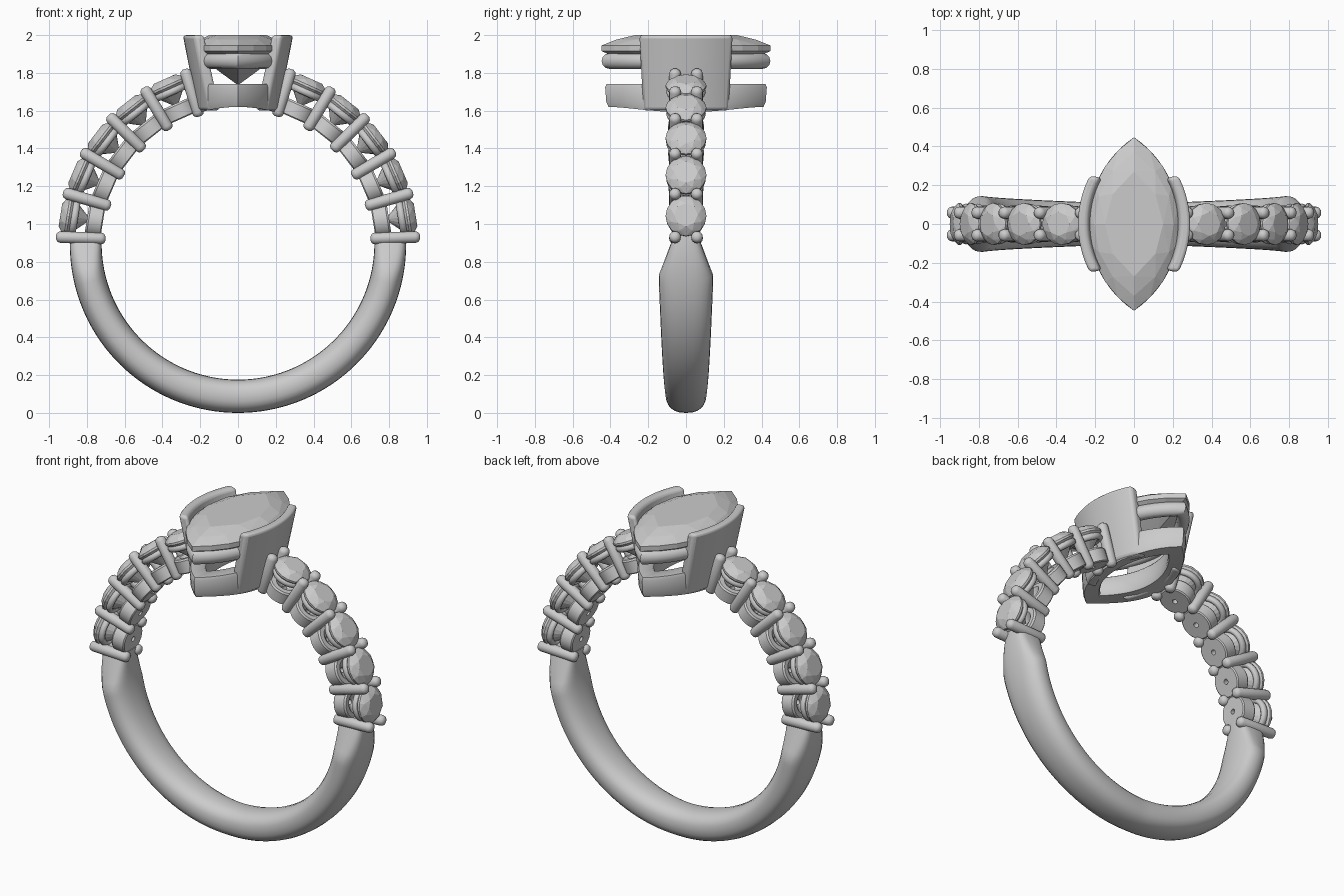
import bpy, bmesh
from math import sin, cos, pi, sqrt, asin, radians, copysign
from mathutils import Matrix, Vector

if "Cube" in bpy.data.objects:
    bpy.data.objects.remove(bpy.data.objects["Cube"])

CZ, RI = 0.898, 0.722          # finger hole centre height and radius


def finish(bm, name, angle=35, matrix=None):
    bmesh.ops.recalc_face_normals(bm, faces=bm.faces)
    me = bpy.data.meshes.new(name)
    if matrix:
        bm.transform(matrix)
    bm.to_mesh(me)
    bm.free()
    if angle:
        me.shade_smooth()
        me.set_sharp_from_angle(angle=radians(angle))
    ob = bpy.data.objects.new(name, me)
    bpy.context.collection.objects.link(ob)
    return ob


def loft(name, rings, loop=False, angle=35, matrix=None):
    """Skin closed rings; loop joins last to first, otherwise ends are capped."""
    bm = bmesh.new()
    vs = [[bm.verts.new(p) for p in r] for r in rings]
    n = len(vs[0])
    for k in range(len(vs) if loop else len(vs) - 1):
        a, b = vs[k], vs[(k + 1) % len(vs)]
        for i in range(n):
            j = (i + 1) % n
            bm.faces.new((a[i], a[j], b[j], b[i]))
    if not loop:
        bm.faces.new(vs[0])
        bm.faces.new(vs[-1])
    return finish(bm, name, angle, matrix)


def hull(name, pts, matrix=None):
    bm = bmesh.new()
    for p in pts:
        bm.verts.new(p)
    bmesh.ops.convex_hull(bm, input=bm.verts[:])
    return finish(bm, name, 0, matrix)


def circle(r, z, n=24, off=0.0, y=0.0):
    return [(r * cos(2 * pi * (i + off) / n), y + r * sin(2 * pi * (i + off) / n), z)
            for i in range(n)]


def arc_x(y, w=0.24, l=0.45):
    r = (l * l + w * w) / (2 * w)
    return sqrt(r * r - y * y) - r + w


def marquise(w, l, z, n=16):
    r = (l * l + w * w) / (2 * w)
    a = asin(l / r)
    right = [(r * cos(a * (2 * i / n - 1)) - r + w, r * sin(a * (2 * i / n - 1)), z)
             for i in range(n)]
    return right + [(-x, -y, h) for x, y, h in right]


def radial(a):
    """Frame whose z axis points outward from the finger hole at angle a."""
    return Matrix.Translation((0, 0, CZ)) @ Matrix.Rotation(pi / 2 - a, 4, 'Y')


# lower shank: swept rounded section, widest just under the shoulders
rings = []
N = 72
for k in range(N + 1):
    deg = -182 - 2 + 188 * k / N - 2 + 2
    deg = -184 + 188 * k / N
    a = radians(deg)
    d = abs(deg + 90)
    if d < 78:
        w, e = 0.103 + 0.042 * d / 78, 2.4
    else:
        t = (d - 78) / 16
        w, e = 0.145 - 0.085 * t, 2.4 + 2 * t
    pi_ = Vector((RI * cos(a), 0, CZ + RI * sin(a)))
    po = Vector((0.89 * cos(a), 0, 0.89 + 0.89 * sin(a)))
    mid, half = (pi_ + po) / 2, (po - pi_) / 2
    ring = []
    for i in range(24):
        c, s = cos(2 * pi * i / 24), sin(2 * pi * i / 24)
        u = copysign(abs(c) ** (2 / e), c)
        v = copysign(abs(s) ** (2 / e), s)
        ring.append(mid + half * u + Vector((0, w * v, 0)))
    rings.append(ring)
loft("shank", rings, angle=50)

# shoulders: shared prongs, cups, collars and round stones on both sides
START, STEP = 2.0, 14.2
for label, flip in (("right", False), ("left", True)):
    for i in range(6):
        a = radians(START + STEP * i)
        m = radial(pi - a if flip else a)
        for y in (-0.058, 0.058):
            prof = [(0.012, 0.702), (0.026, 0.71), (0.031, 0.725),
                    (0.031, 0.94), (0.026, 0.955), (0.012, 0.964)]
            loft(f"{label}_prong", [circle(r, h, 16, 0, y) for r, h in prof],
                 angle=60, matrix=m)
    for i in range(5):
        a = radians(START + STEP * (i + 0.5))
        m = radial(pi - a if flip else a)
        cup = [(0.015, 0.724), (0.086, 0.724), (0.093, 0.73), (0.095, 0.80),
               (0.088, 0.81), (0.06, 0.81), (0.015, 0.775)]
        loft(f"{label}_cup", [circle(r, h) for r, h in cup], True, matrix=m)
        collar = [(0.088 + 0.017 * cos(2 * pi * k / 8), 0.877 + 0.02 * sin(2 * pi * k / 8))
                  for k in range(8)]
        loft(f"{label}_collar", [circle(r, h) for r, h in collar], True, 60, m)
        gem = (circle(0.062, 0.952, 8) + circle(0.088, 0.938, 8, 0.5)
               + circle(0.108, 0.917, 16) + circle(0.108, 0.905, 16)
               + circle(0.05, 0.845, 8, 0.5) + [(0, 0, 0.79)])
        hull(f"{label}_round_stone", gem, m)

# centre marquise stone
hull("centre_stone",
     marquise(0.15, 0.27, 2.0, 4) + marquise(0.205, 0.37, 1.976, 6)
     + marquise(0.238, 0.447, 1.945, 10) + marquise(0.238, 0.447, 1.915, 10)
     + marquise(0.10, 0.19, 1.808, 4) + [(0, 0, 1.735)])

# upper rail: round-section marquise ring
tube = [(0.042 * cos(2 * pi * k / 12), 0.042 * sin(2 * pi * k / 12)) for k in range(12)]
loft("upper_rail", [marquise(0.195 + d, 0.405 + d, 1.863 + h, 24) for d, h in tube],
     True, 50)

# lower rail: marquise ring with its underside following the finger hole
prof = [(0.20, 0.41, 0), (0.207, 0.422, 0.025), (0.212, 0.428, 1.725), (0.205, 0.42, 1.742),
        (0.135, 0.315, 1.742), (0.125, 0.30, 1.73), (0.12, 0.29, 0.01), (0.125, 0.30, 0)]
rings = []
for w, l, z in prof:
    ring = marquise(w, l, z, 24)
    if z < 1:
        ring = [(x, y, CZ + sqrt(RI * RI - x * x) + z) for x, y, z in ring]
    rings.append(ring)
loft("lower_rail", rings, True, 50)

# side walls: leaning curved bars hugging the centre stone
for label, s in (("right", 1), ("left", -1)):
    rings = []
    for k in range(17):
        t = k / 8 - 1
        yt, yb = 0.25 * t, 0.228 * t
        x = arc_x(yt) - 0.003
        rings.append([(s * x, yt * 0.96, 2.0), (s * (x + 0.055), yt, 2.0),
                      (s * (x - 0.024), yb, 1.60), (s * (x - 0.085), yb * 0.96, 1.60)])
    wall = loft(f"{label}_side_wall", rings)
    bev = wall.modifiers.new("soft_edges", 'BEVEL')
    bev.width, bev.segments = 0.018, 3
    bev.limit_method, bev.angle_limit = 'ANGLE', radians(40)
